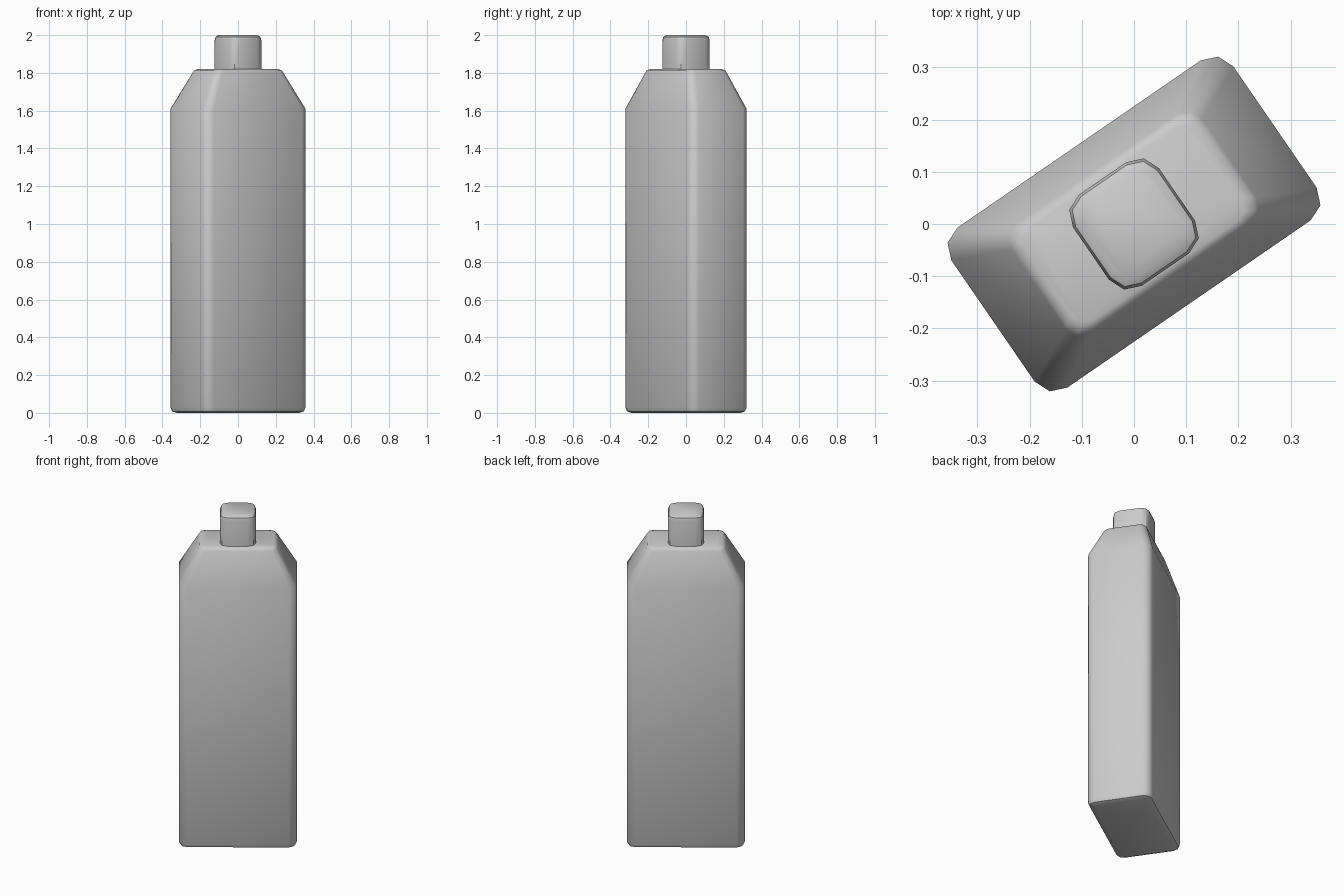
import bpy, bmesh, math

if "Cube" in bpy.data.objects:
    bpy.data.objects.remove(bpy.data.objects["Cube"])

ANGLE = math.radians(34.5)   # the whole bottle is turned about z


def ring(hu, hv, r, z):
    """Rounded rectangle with two segments per corner, turned by ANGLE."""
    pts = []
    for k, (su, sv) in enumerate([(1, 1), (-1, 1), (-1, -1), (1, -1)]):
        for s in range(3):
            a = math.radians(90 * k + 45 * s)
            u = su * (hu - r) + r * math.cos(a)
            v = sv * (hv - r) + r * math.sin(a)
            pts.append((u * math.cos(ANGLE) - v * math.sin(ANGLE),
                        u * math.sin(ANGLE) + v * math.cos(ANGLE), z))
    return pts


def loft(name, sections):
    """Skin a stack of (half length, half width, corner radius, z) sections."""
    bm = bmesh.new()
    rings = [[bm.verts.new(p) for p in ring(*s)] for s in sections]
    n = len(rings[0])
    for a, b in zip(rings, rings[1:]):
        for i in range(n):
            j = (i + 1) % n
            bm.faces.new((a[i], a[j], b[j], b[i]))
    bm.faces.new(rings[0][::-1])
    bm.faces.new(rings[-1])
    bmesh.ops.recalc_face_normals(bm, faces=bm.faces)
    me = bpy.data.meshes.new(name)
    bm.to_mesh(me)
    bm.free()
    ob = bpy.data.objects.new(name, me)
    bpy.context.collection.objects.link(ob)
    bpy.context.view_layer.objects.active = ob
    ob.select_set(True)
    bpy.ops.object.shade_smooth_by_angle(angle=math.radians(44))
    ob.select_set(False)
    return ob


# Bottle body: softened base, straight walls, sloped shoulders, flat top
loft("bottle_body", [
    (0.300, 0.158, 0.030, 0.0),
    (0.320, 0.178, 0.040, 0.008),
    (0.328, 0.186, 0.045, 0.028),
    (0.328, 0.186, 0.045, 1.61),
    (0.222, 0.127, 0.035, 1.80),
    (0.215, 0.121, 0.035, 1.814),
    (0.198, 0.108, 0.030, 1.82),
])

# Cap: small rounded block seated on the flat top
loft("cap", [
    (0.100, 0.106, 0.045, 1.80),
    (0.100, 0.106, 0.045, 1.97),
    (0.095, 0.101, 0.042, 1.991),
    (0.080, 0.086, 0.034, 2.0),
])
